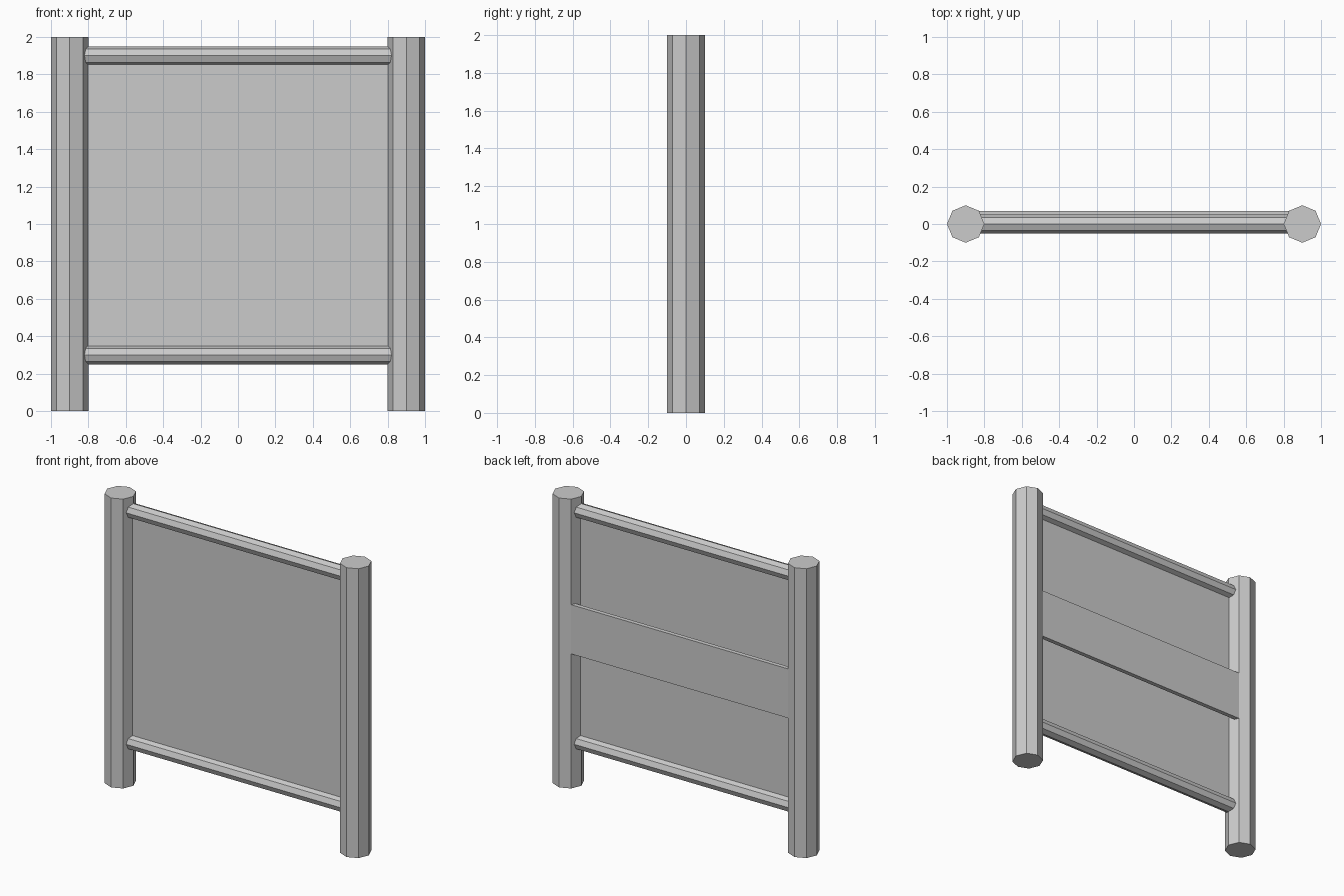
import bpy
from math import pi

if "Cube" in bpy.data.objects:
    bpy.data.objects.remove(bpy.data.objects["Cube"])


def octagon_bar(name, radius, length, loc, rot=(0, 0, 0)):
    bpy.ops.mesh.primitive_cylinder_add(vertices=8, radius=radius, depth=length,
                                        location=loc, rotation=rot)
    ob = bpy.context.object
    ob.name = name
    # put the octagon corners exactly on the axes
    v = min(ob.data.vertices, key=lambda v: abs(v.co.x))
    if abs(v.co.x) > 0.01 * radius:
        ob.rotation_euler.rotate_axis('Z', pi / 8)
    return ob


def box(name, size, loc):
    bpy.ops.mesh.primitive_cube_add(size=1, location=loc)
    ob = bpy.context.object
    ob.name = name
    ob.scale = size
    return ob


# upright posts
for side, x in (("left", -0.9), ("right", 0.9)):
    octagon_bar(side + "_post", 0.1, 2, (x, 0, 1))

# horizontal rails
for label, z in (("lower", 0.3), ("upper", 1.9)):
    octagon_bar(label + "_rail", 0.05, 1.7, (0, 0, z), (0, pi / 2, 0))

# thin sheet between the rails
box("panel", (1.7, 0.01, 1.6), (0, 0, 1.1))

# flat brace board across the back
box("back_brace", (1.7, 0.03, 0.34), (0, 0.055, 1.1))
